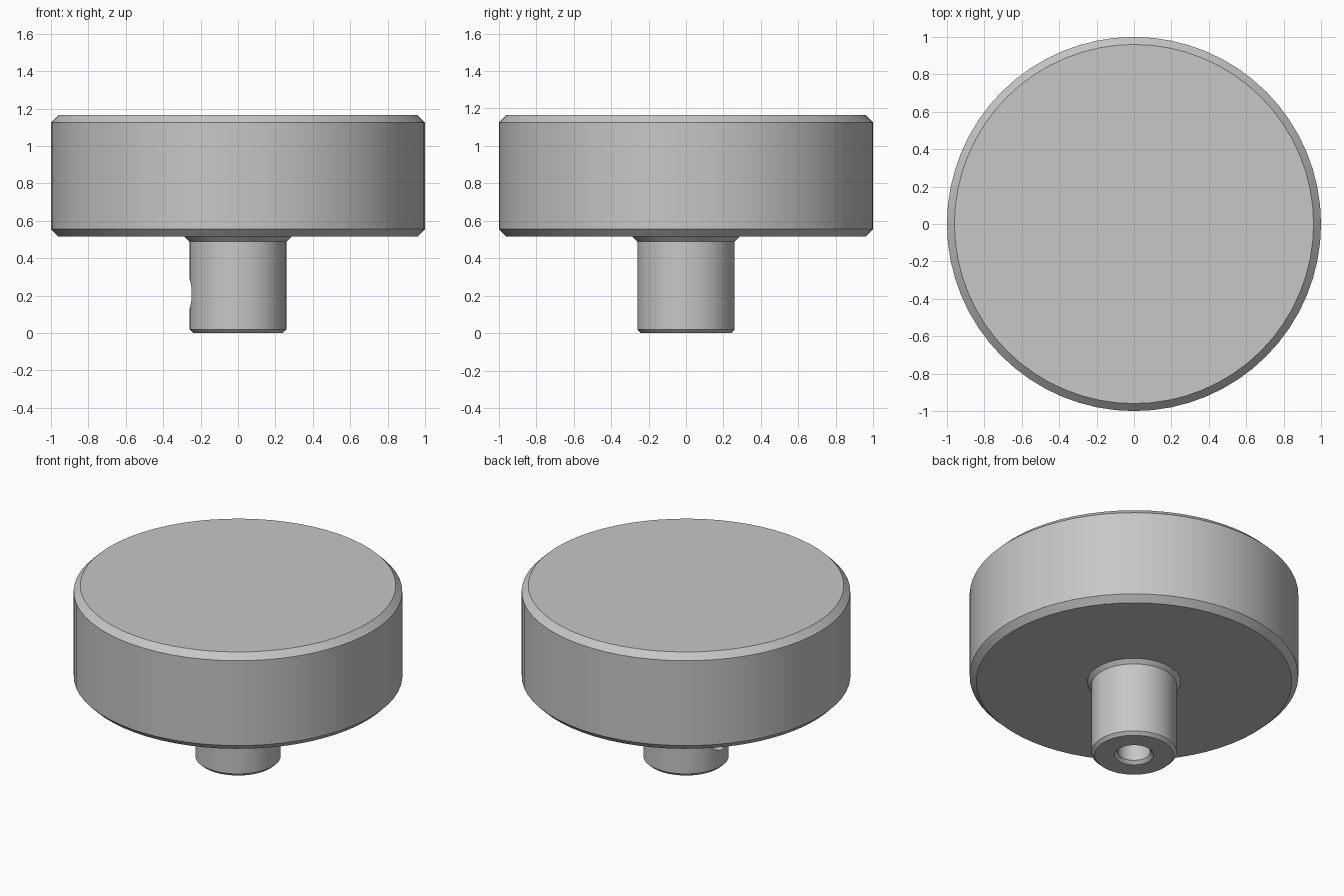
import bpy, bmesh, math
from mathutils import Matrix

cube = bpy.data.objects.get("Cube")
if cube:
    bpy.data.objects.remove(cube, do_unlink=True)

grey = bpy.data.materials.new("plain grey")
grey.use_nodes = True
colour = (0.57, 0.57, 0.57, 1)
grey.diffuse_color = colour
grey.node_tree.nodes["Principled BSDF"].inputs["Base Color"].default_value = colour


def add_object(name, bm):
    bmesh.ops.recalc_face_normals(bm, faces=bm.faces)
    mesh = bpy.data.meshes.new(name)
    bm.to_mesh(mesh)
    bm.free()
    mesh.materials.append(grey)
    obj = bpy.data.objects.new(name, mesh)
    bpy.context.collection.objects.link(obj)
    return obj


def lathe(name, profile, sides):
    """Turn a (radius, height) profile around z; its first and last points get capped."""
    bm = bmesh.new()
    rings = []
    for r, z in profile:
        angles = [2 * math.pi * i / sides for i in range(sides)]
        rings.append([bm.verts.new((r * math.cos(a), r * math.sin(a), z)) for a in angles])
    for low, high in zip(rings, rings[1:]):
        for i in range(sides):
            j = (i + 1) % sides
            bm.faces.new((low[i], low[j], high[j], high[i]))
    bm.faces.new(rings[0])
    bm.faces.new(rings[-1])
    return add_object(name, bm)


def smooth(obj):
    bpy.ops.object.select_all(action="DESELECT")
    obj.select_set(True)
    bpy.context.view_layer.objects.active = obj
    bpy.ops.object.shade_smooth_by_angle(angle=math.radians(30))


# Wide head with chamfered rims
head = lathe("knob_head", [(0.96, 0.515), (1, 0.555), (1, 1.125), (0.96, 1.165)], 64)

# Stem: blind bore, chamfered foot and flared collar under the head
stem = lathe("knob_stem", [
    (0.10, 0.42), (0.10, 0.02), (0.12, 0), (0.24, 0), (0.26, 0.02),
    (0.26, 0.49), (0.285, 0.515), (0.285, 0.535)], 40)

# Set screw hole through one wall of the stem
bm = bmesh.new()
bmesh.ops.create_cone(
    bm, cap_ends=True, segments=32, radius1=0.08, radius2=0.08, depth=0.35,
    matrix=Matrix.Translation((-0.225, 0, 0.21)) @ Matrix.Rotation(math.pi / 2, 4, "Y"))
cutter = add_object("screw_hole_cutter", bm)
cutter.hide_render = True

cut = stem.modifiers.new("screw hole", "BOOLEAN")
cut.operation = "DIFFERENCE"
cut.solver = "EXACT"
cut.object = cutter
bpy.context.view_layer.objects.active = stem
bpy.ops.object.modifier_apply(modifier=cut.name)
bpy.data.objects.remove(cutter, do_unlink=True)

for part in (head, stem):
    smooth(part)
